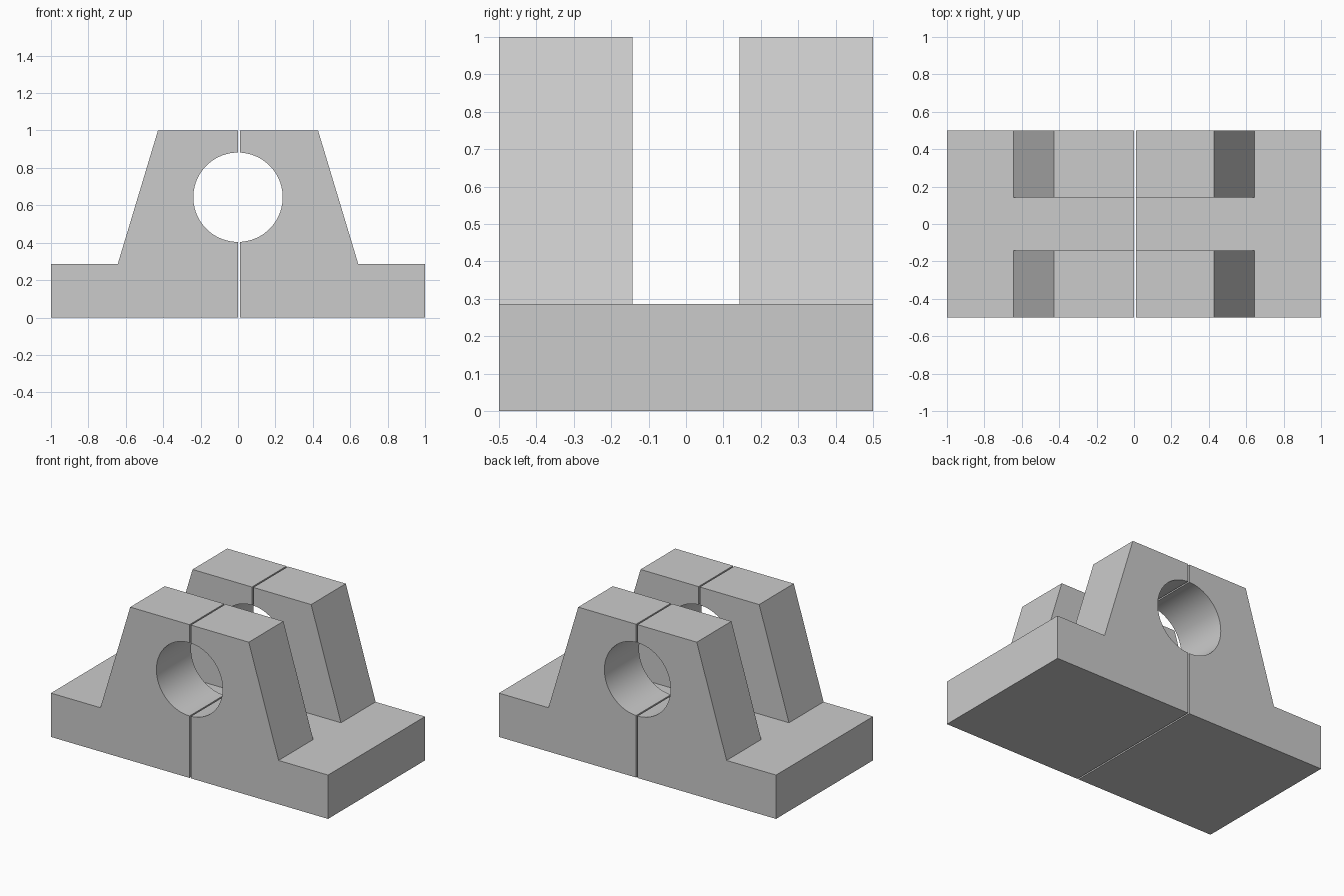
import bpy
import bmesh
from math import sqrt, atan2, cos, sin, radians

# Main dimensions
BASE_H, TOP_H = 0.286, 1.0
HALF_DEPTH, CHANNEL = 0.5, 0.143
FOOT_X, SHOULDER_X, TOP_X = 1.0, 0.643, 0.428
BORE_Z, BORE_R, ARC_STEPS = 0.643, 0.239, 36
SLIT = 0.01

cube = bpy.data.objects.get("Cube")
if cube:
    bpy.data.objects.remove(cube, do_unlink=True)

grey = bpy.data.materials.new("plain grey")
grey.use_nodes = True
colour = (0.6, 0.6, 0.6, 1.0)
grey.diffuse_color = colour
grey.node_tree.nodes["Principled BSDF"].inputs["Base Color"].default_value = colour


def extrude_profile(name, points, y0, y1):
    """Extrude an x-z outline along y into a closed solid."""
    bm = bmesh.new()
    face = bm.faces.new([bm.verts.new((x, y0, z)) for x, z in points])
    result = bmesh.ops.extrude_face_region(bm, geom=[face])
    moved = [g for g in result["geom"] if isinstance(g, bmesh.types.BMVert)]
    bmesh.ops.translate(bm, verts=moved, vec=(0, y1 - y0, 0))
    bmesh.ops.recalc_face_normals(bm, faces=bm.faces)
    mesh = bpy.data.meshes.new(name)
    bm.to_mesh(mesh)
    bm.free()
    mesh.materials.append(grey)
    obj = bpy.data.objects.new(name, mesh)
    bpy.context.collection.objects.link(obj)
    return obj


def half_outline(side, inner):
    """Foot, sloped shoulder, top and half of the bore, on one side of the slit."""
    start = atan2(sqrt(BORE_R ** 2 - inner ** 2), side * inner)
    arc = [start - 2 * start * i / ARC_STEPS for i in range(ARC_STEPS + 1)]
    outline = [(inner, 0), (side * FOOT_X, 0), (side * FOOT_X, BASE_H),
               (side * SHOULDER_X, BASE_H), (side * TOP_X, TOP_H), (inner, TOP_H)]
    return outline + [(side * BORE_R * cos(a), BORE_Z + BORE_R * sin(a)) for a in arc]


# Channel between the front and back uprights
channel_cutter = extrude_profile(
    "channel_cutter",
    [(-2, BASE_H), (2, BASE_H), (2, 2), (-2, 2)], -CHANNEL, CHANNEL)
channel_cutter.hide_render = True

# Two halves of the bearing block, parted by a thin slit
for name, side, inner in (("left_half", 1, SLIT), ("right_half", -1, 0.0)):
    half = extrude_profile(name, half_outline(side, inner), -HALF_DEPTH, HALF_DEPTH)
    cut = half.modifiers.new("channel", "BOOLEAN")
    cut.operation = "DIFFERENCE"
    cut.solver = "EXACT"
    cut.object = channel_cutter
    bpy.ops.object.select_all(action="DESELECT")
    half.select_set(True)
    bpy.context.view_layer.objects.active = half
    bpy.ops.object.modifier_apply(modifier=cut.name)
    bpy.ops.object.shade_smooth_by_angle(angle=radians(15))

bpy.data.objects.remove(channel_cutter, do_unlink=True)
